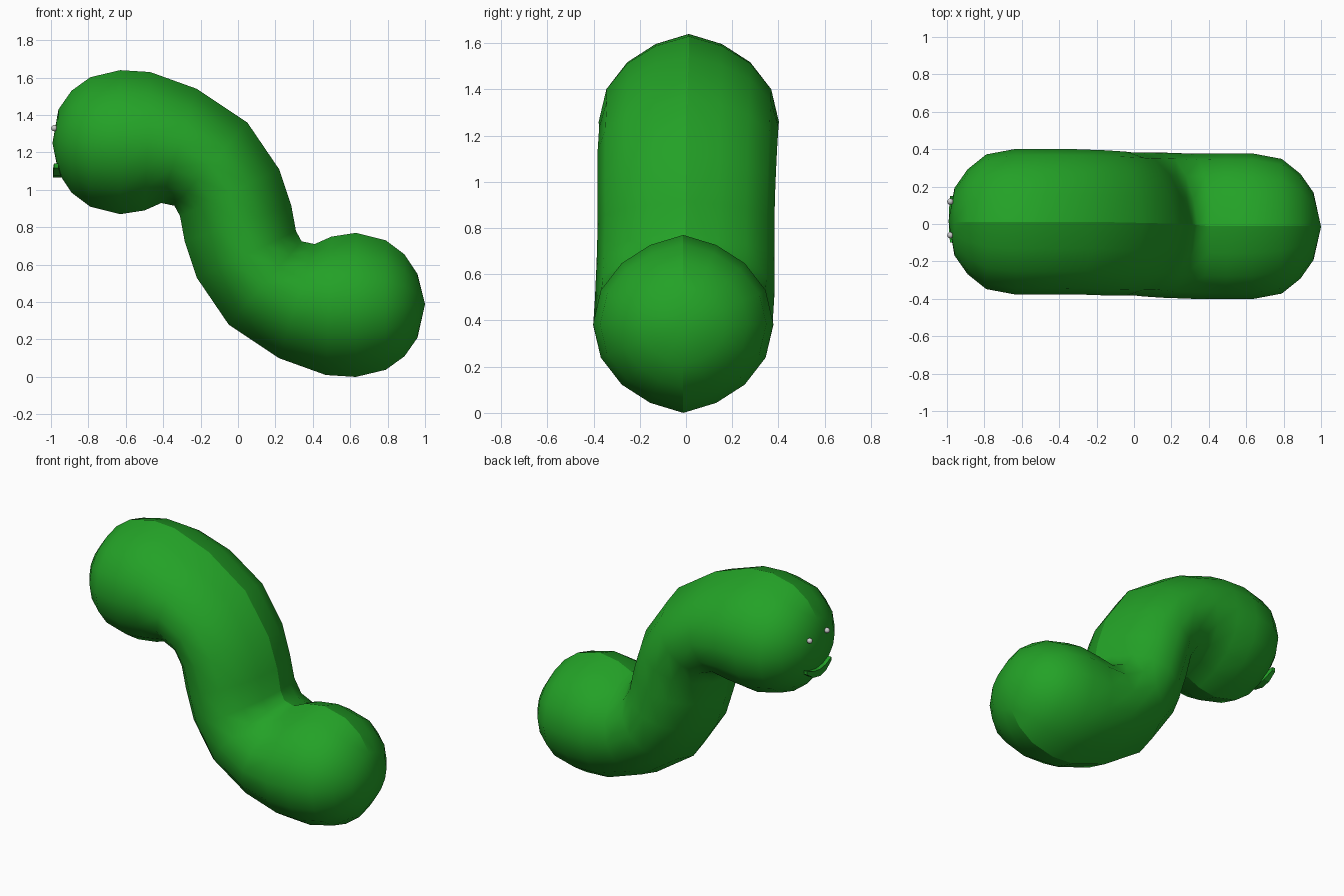
import bpy, bmesh, math

if "Cube" in bpy.data.objects:
    bpy.data.objects.remove(bpy.data.objects["Cube"])

green = bpy.data.materials.new("green")
green.diffuse_color = (0.017, 0.36, 0.02, 1)
green.use_nodes = True
green.node_tree.nodes["Principled BSDF"].inputs["Base Color"].default_value = green.diffuse_color


def finish(bm, name, mat=None):
    bmesh.ops.recalc_face_normals(bm, faces=bm.faces)
    me = bpy.data.meshes.new(name)
    bm.to_mesh(me)
    bm.free()
    ob = bpy.data.objects.new(name, me)
    bpy.context.collection.objects.link(ob)
    if mat:
        me.materials.append(mat)
    return ob


# Body: cross-sections from the head to the middle (top x, z, bottom x, z, half width)
half = [
    (-0.96, 1.43, -0.96, 1.09, 0.18),
    (-0.89, 1.53, -0.89, 0.985, 0.28),
    (-0.79, 1.602, -0.79, 0.91, 0.36),
    (-0.63, 1.64, -0.63, 0.87, 0.39),
    (-0.47, 1.63, -0.50, 0.89, 0.39),
    (-0.22, 1.54, -0.41, 0.93, 0.388),
    (0.05, 1.36, -0.34, 0.915, 0.388),
    (0.22, 1.11, -0.31, 0.86, 0.385),
    (0.285, 0.915, -0.285, 0.725, 0.382),
]
# The tail half is the head half turned through 180 degrees
tail = [(-bx, 1.64 - bz, -tx, 1.64 - tz, w) for tx, tz, bx, bz, w in half[-2::-1]]
sections = half + tail

N = 16
bulge = [1.0, 0.96, 0.965, 0.99, 1.0, 0.99, 0.965, 0.96]  # slight ridges
bm = bmesh.new()
rings = []
for tx, tz, bx, bz, w in sections:
    cx, cz, hx, hz = (tx + bx) / 2, (tz + bz) / 2, (tx - bx) / 2, (tz - bz) / 2
    yc = -0.012 * max(-1, min(1, cx / 0.3))
    ring = []
    for k in range(N):
        a = 2 * math.pi * k / N
        c, s = math.cos(a) * bulge[k % 8], math.sin(a) * bulge[k % 8]
        ring.append(bm.verts.new((cx + hx * c, yc + w * s, cz + hz * c)))
    rings.append(ring)
for r0, r1 in zip(rings, rings[1:]):
    for k in range(N):
        j = (k + 1) % N
        bm.faces.new((r0[k], r0[j], r1[j], r1[k]))
for ring, pole in ((rings[0], (-0.992, 0.015, 1.25)), (rings[-1], (1.0, -0.015, 0.39))):
    p = bm.verts.new(pole)
    for k in range(N):
        bm.faces.new((ring[k], ring[(k + 1) % N], p))
for f in bm.faces:
    f.smooth = True
# Crease along the top and bottom centre line
for k in (0, N // 2):
    for r0, r1 in zip(rings, rings[1:]):
        bm.edges.get((r0[k], r1[k])).smooth = False
finish(bm, "body", green)

# Eyes
for side, y in (("left", 0.12), ("right", -0.06)):
    bpy.ops.mesh.primitive_uv_sphere_add(segments=12, ring_count=8, radius=0.017,
                                         location=(-0.982, y, 1.33))
    bpy.context.object.name = side + "_eye"
    bpy.ops.object.shade_smooth()

# Mouth: faceted ribbon curving up at its ends
path = [(-0.972, -0.10, 1.13), (-0.968, -0.04, 1.098), (-0.968, 0.025, 1.088),
        (-0.968, 0.09, 1.098), (-0.972, 0.15, 1.13)]
size = [0.012, 0.02, 0.022, 0.02, 0.012]
bm = bmesh.new()
loops = [[bm.verts.new((x + dx * r, y, z + dz * r))
          for dx, dz in ((-1, -1), (-1, 1), (1, 1), (1, -1))]
         for (x, y, z), r in zip(path, size)]
for a, b in zip(loops, loops[1:]):
    for k in range(4):
        j = (k + 1) % 4
        bm.faces.new((a[k], a[j], b[j], b[k]))
bm.faces.new(loops[0])
bm.faces.new(loops[-1])
finish(bm, "mouth", green)
